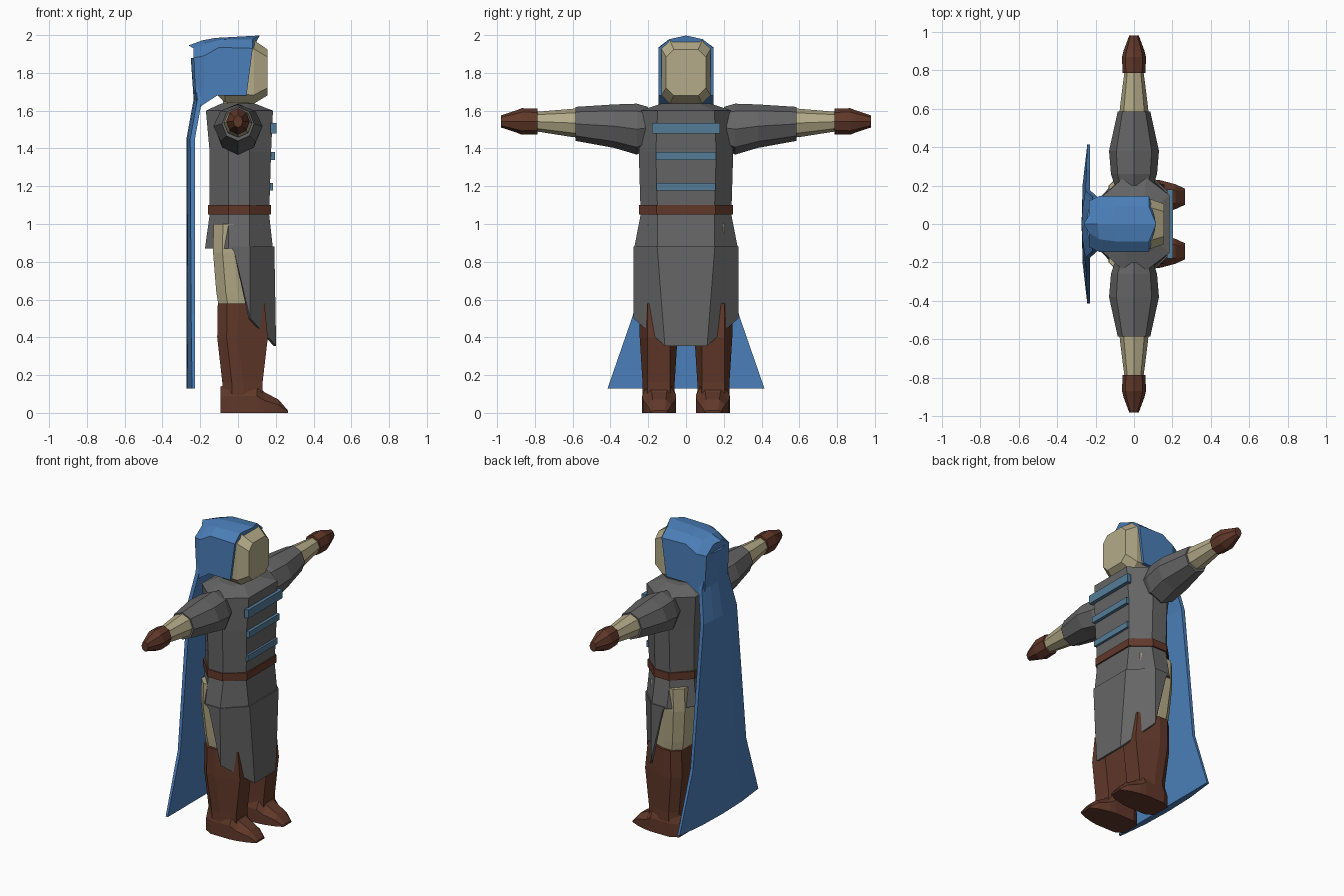
import bpy, bmesh, math

if "Cube" in bpy.data.objects:
    bpy.data.objects.remove(bpy.data.objects["Cube"])

COLORS = dict(cloth=(0.13, 0.13, 0.13), skin=(0.46, 0.41, 0.25), leather=(0.12, 0.04, 0.023),
              blue=(0.07, 0.21, 0.48), trim=(0.09, 0.2, 0.31))
MATS = {}
for key, c in COLORS.items():
    MATS[key] = bpy.data.materials.new(key)
    MATS[key].diffuse_color = (*c, 1)


def loft(name, rings, mat, closed=True, mirror=False, thick=0):
    """Skin a list of equal-length rings; closed ones get end caps."""
    bm = bmesh.new()
    rows = [[bm.verts.new(p) for p in r] for r in rings]
    n = len(rows[0])
    for a, b in zip(rows, rows[1:]):
        for i in range(n if closed else n - 1):
            j = (i + 1) % n
            bm.faces.new((a[i], a[j], b[j], b[i]))
    if closed:
        bm.faces.new(rows[0])
        bm.faces.new(rows[-1])
    bmesh.ops.remove_doubles(bm, verts=bm.verts, dist=0.0005)
    bmesh.ops.recalc_face_normals(bm, faces=bm.faces)
    me = bpy.data.meshes.new(name)
    bm.to_mesh(me)
    bm.free()
    ob = bpy.data.objects.new(name, me)
    bpy.context.collection.objects.link(ob)
    me.materials.append(MATS[mat])
    if mirror:
        m = ob.modifiers.new("mirror", 'MIRROR')
        m.use_axis = (False, True, False)
    if thick:
        s = ob.modifiers.new("thickness", 'SOLIDIFY')
        s.thickness = thick
        s.offset = 0
    return ob


def body_ring(z, xb, xf, w, back, front):
    half = [(xf, front), (0.06, w), (-0.05, w), (xb, back)]
    return [(x, y, z) for x, y in half] + [(x, -y, z) for x, y in reversed(half)]


def limb_ring(y, zc, rx, rz):
    return [(rx * math.cos(k * math.pi / 4), y, zc + rz * math.sin(k * math.pi / 4)) for k in range(8)]


def leg_ring(z, xb, xf, y0, y1, yt=0.06):
    """Tapered octagon seen from above; yt is the half width at the front."""
    yc, h = (y0 + y1) / 2, (y1 - y0) / 2
    xm, xn = xb + 0.05, xb + 0.11
    pts = [(xf, yt), (xn, h), (xm, h), (xb, h * 0.55)]
    return [(x, yc + y, z) for x, y in pts] + [(x, yc - y, z) for x, y in reversed(pts)]


# Tunic body
loft("tunic", [body_ring(0.87, -0.175, 0.185, 0.275, 0.14, 0.15),
               body_ring(1.05, -0.15, 0.165, 0.24, 0.13, 0.15),
               body_ring(1.38, -0.15, 0.175, 0.25, 0.13, 0.16),
               body_ring(1.60, -0.17, 0.185, 0.245, 0.14, 0.15),
               [(x * 0.9, y, 1.637) for x, y, z in body_ring(0, -0.1, 0.1, 0.13, 0.07, 0.07)]], "cloth")

# Long front flap of the tunic
top = [(-0.04, 0.272, 0.88), (0.06, 0.272, 0.88), (0.186, 0.15, 0.88)]
low = [(-0.02, 0.27, 0.85), (0.06, 0.272, 0.5), (0.195, 0.11, 0.355)]
flip = lambda pts: pts + [(x, -y, z) for x, y, z in reversed(pts)]
loft("front_flap", [flip(top), flip(low)], "cloth", closed=False, thick=0.014)

# Belt
loft("belt", [body_ring(z, -0.16, 0.174, 0.25, 0.14, 0.155) for z in (1.05, 1.1)], "leather")

# Chest bands
for i, (z, h, w, x) in enumerate([(1.507, 0.028, 0.18, 0.203), (1.36, 0.02, 0.16, 0.195), (1.198, 0.02, 0.155, 0.184)]):
    loft(f"chest_band_{i + 1}", [[(x - 0.03, s * w, z - h), (x, s * w, z - h),
                                  (x, s * w, z + h), (x - 0.03, s * w, z + h)] for s in (-1, 1)], "trim")

# Arms: sleeve, forearm, glove
loft("sleeves", [limb_ring(0.2, 1.51, 0.1, 0.11), limb_ring(0.26, 1.502, 0.12, 0.135),
                 limb_ring(0.38, 1.518, 0.13, 0.115), limb_ring(0.585, 1.53, 0.085, 0.09)], "cloth", mirror=True)
loft("forearms", [limb_ring(0.55, 1.535, 0.075, 0.078), limb_ring(0.6, 1.535, 0.074, 0.075),
                  limb_ring(0.79, 1.542, 0.05, 0.052)], "skin", mirror=True)
loft("gloves", [limb_ring(0.785, 1.543, 0.06, 0.068), limb_ring(0.87, 1.543, 0.062, 0.07),
                limb_ring(0.9, 1.543, 0.055, 0.058), limb_ring(0.98, 1.543, 0.025, 0.032)], "leather", mirror=True)

# Legs: thigh, boot, foot
loft("thighs", [leg_ring(1.0, -0.13, 0.12, 0.03, 0.25), leg_ring(0.85, -0.132, 0.12, 0.03, 0.25),
                leg_ring(0.64, -0.115, 0.11, 0.04, 0.235), leg_ring(0.55, -0.1, 0.1, 0.055, 0.225)],
     "skin", mirror=True)
loft("boots", [leg_ring(0.58, -0.107, 0.14, 0.04, 0.245), leg_ring(0.4, -0.11, 0.158, 0.045, 0.245),
               leg_ring(0.16, -0.083, 0.13, 0.06, 0.23), leg_ring(0.08, -0.08, 0.13, 0.06, 0.23)],
     "leather", mirror=True)


def foot_ring(x, h, top, wt):
    return [(x, 0.142 + y, z) for y, z in ((-h, 0), (-h, top * 0.6), (-wt, top), (wt, top), (h, top * 0.6), (h, 0))]


loft("feet", [foot_ring(-0.093, 0.06, 0.14, 0.04), foot_ring(-0.04, 0.09, 0.15, 0.07),
              foot_ring(0.1, 0.09, 0.15, 0.06), foot_ring(0.14, 0.085, 0.11, 0.04),
              foot_ring(0.215, 0.065, 0.07, 0.035), foot_ring(0.265, 0.042, 0.012, 0.03)], "leather", mirror=True)


# Neck and head
def oct_ring(x, w, z0, z1, b, shift=0):
    half = [(w - b, z0), (w, z0 + b), (w, z1 - b), (w - b, z1)]
    return [(x, y, z) for y, z in half] + [(x, -y, z) for y, z in reversed(half)]


loft("neck", [[(0.075 * s * math.cos(k * math.pi / 4), 0.08 * s * math.sin(k * math.pi / 4), z) for k in range(8)]
              for z, s in ((1.58, 1), (1.7, 1.1))], "skin")
loft("head", [oct_ring(-0.13, 0.1, 1.7, 1.93, 0.04), oct_ring(-0.07, 0.13, 1.645, 1.965, 0.045),
              oct_ring(0.085, 0.13, 1.638, 1.972, 0.045), oct_ring(0.155, 0.105, 1.68, 1.925, 0.04)], "skin")


# Hood: arches from the brow to the pointed back
def arch(xb, xt, w, z0, zs, a, zt, zc, xc):
    half = [(xb, w, z0), (xt, w, zs), (xt, a, zt)]
    return half + [(xc, 0, zc)] + [(x, -y, z) for x, y, z in reversed(half)]


loft("hood", [arch(0.045, 0.078, 0.146, 1.68, 1.93, 0.09, 1.978, 1.998, 0.115),
              arch(-0.11, -0.10, 0.146, 1.68, 1.935, 0.09, 1.975, 1.985, -0.12),
              arch(-0.18, -0.18, 0.146, 1.635, 1.89, 0.08, 1.955, 1.972, -0.19),
              arch(-0.22, -0.235, 0.12, 1.6, 1.88, 0.045, 1.93, 1.945, -0.262)], "blue")


# Cape hanging from the hood, with a slight centre fold
def cape_ring(z, x, w, edge):
    f = (1, 0.5, 0, -0.5, -1)
    d = (edge, 0.006, 0, 0.006, edge)
    back = [(x + e, w * k, z) for k, e in zip(f, d)]
    return back + [(x + 0.045, y, z) for _, y, z in reversed(back)]


loft("cape", [cape_ring(1.88, -0.25, 0.08, 0.015), cape_ring(1.66, -0.235, 0.14, 0.02),
              cape_ring(1.45, -0.273, 0.175, 0.02), cape_ring(0.52, -0.273, 0.28, 0.025),
              cape_ring(0.13, -0.273, 0.415, 0.03)], "blue")

for m in bpy.data.materials:
    if m.users and not m.is_grease_pencil:
        m.use_nodes = True
        m.node_tree.nodes["Principled BSDF"].inputs["Base Color"].default_value = m.diffuse_color
